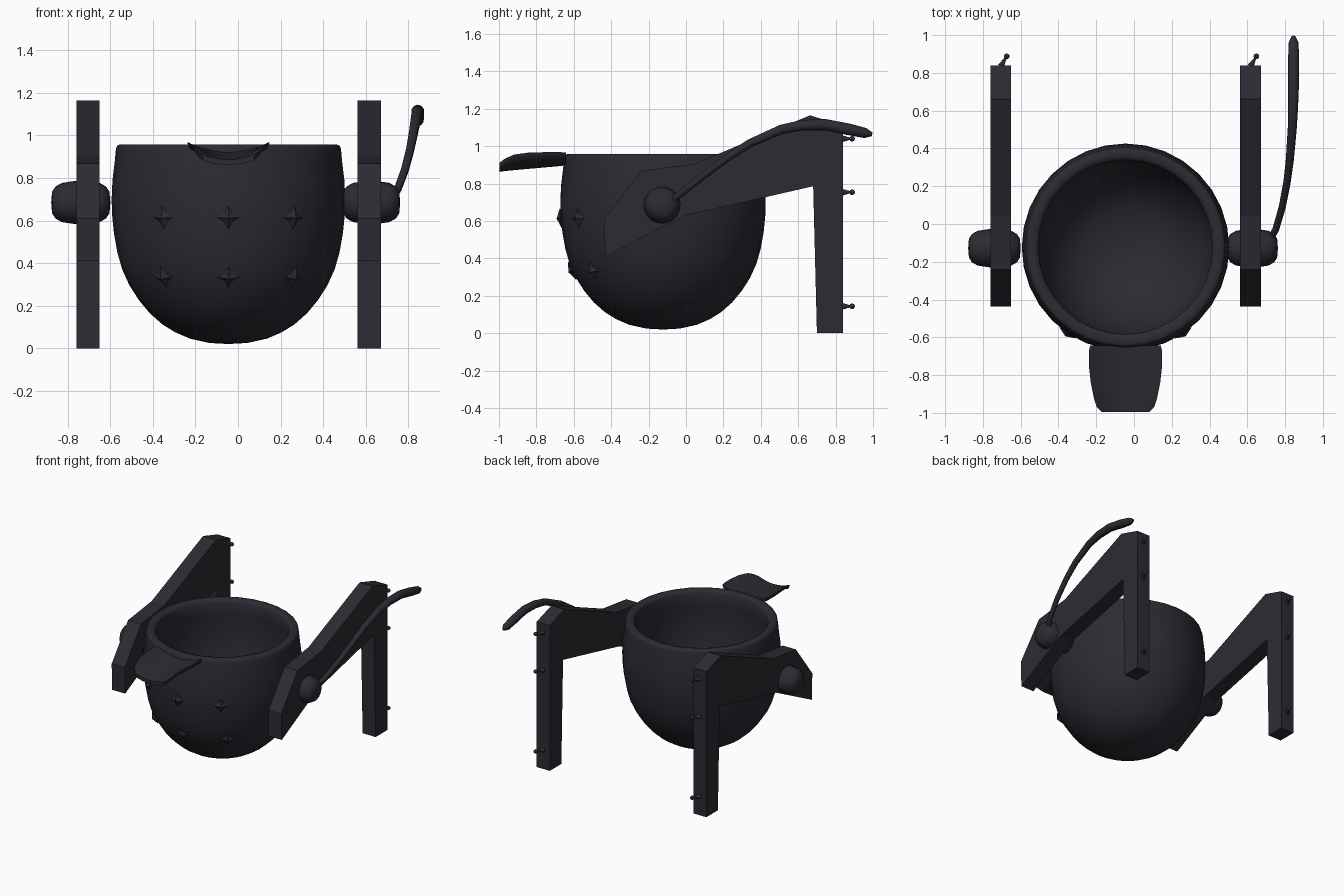
import bpy, bmesh, math
from mathutils import Vector

if "Cube" in bpy.data.objects:
    bpy.data.objects.remove(bpy.data.objects["Cube"])

CX, CY = -0.045, -0.123         # cauldron axis
PIVOT_Z = 0.685

iron = bpy.data.materials.new("dark iron")
iron.diffuse_color = (0.024, 0.024, 0.033, 1)
iron.use_nodes = True
iron.node_tree.nodes["Principled BSDF"].inputs["Base Color"].default_value = iron.diffuse_color


def finish(name, bm, smooth=None):
    bmesh.ops.recalc_face_normals(bm, faces=bm.faces)
    me = bpy.data.meshes.new(name)
    bm.to_mesh(me)
    bm.free()
    ob = bpy.data.objects.new(name, me)
    bpy.context.collection.objects.link(ob)
    me.materials.append(iron)
    if smooth:
        bpy.ops.object.select_all(action='DESELECT')
        ob.select_set(True)
        bpy.context.view_layer.objects.active = ob
        bpy.ops.object.shade_smooth_by_angle(angle=math.radians(smooth))
    return ob


def lathe(name, profile, origin, axis='Z', steps=32, smooth=60):
    """Spin a (radius, height) profile round an axis."""
    bm = bmesh.new()
    z_axis = axis == 'Z'
    vs = [bm.verts.new((r, 0, h) if z_axis else (h, 0, r)) for r, h in profile]
    edges = [bm.edges.new(p) for p in zip(vs, vs[1:])]
    bmesh.ops.spin(bm, geom=vs + edges, cent=(0, 0, 0), steps=steps, angle=math.tau,
                   axis=(0, 0, 1) if z_axis else (1, 0, 0))
    bmesh.ops.remove_doubles(bm, verts=bm.verts, dist=0.0005)
    bmesh.ops.translate(bm, verts=bm.verts, vec=origin)
    return finish(name, bm, smooth)


def loft(name, rings, smooth=60):
    """Skin a list of closed rings and cap both ends."""
    bm = bmesh.new()
    rs = [[bm.verts.new(p) for p in ring] for ring in rings]
    n = len(rs[0])
    for a, b in zip(rs, rs[1:]):
        for i in range(n):
            bm.faces.new((a[i], a[(i + 1) % n], b[(i + 1) % n], b[i]))
    bm.faces.new(rs[0])
    bm.faces.new(rs[-1])
    return finish(name, bm, smooth)


# Cauldron: outside, rounded rim, hollow inside
outer = [(0, .02), (.09, .025), (.18, .045), (.25, .075), (.31, .112), (.37, .165), (.42, .225),
         (.465, .295), (.499, .37), (.522, .45), (.538, .54), (.547, .63), (.549, .70),
         (.545, .79), (.534, .88), (.529, .935)]
rim = [(.524, .951), (.512, .957), (.488, .957), (.470, .951), (.460, .935)]
inner = [(.466, .85), (.476, .74), (.475, .63), (.460, .50), (.425, .38), (.37, .275),
         (.30, .19), (.21, .13), (.10, .10), (0, .09)]
lathe("cauldron", outer + rim + inner, (CX, CY, 0))

# Side frames: bent arm with a rear post
side = [(-.438, .61), (-.24, .868), (.045, .905), (.663, 1.165), (.84, 1.11),
        (.84, 0), (.70, 0), (.68, .786), (0, .63), (-.432, .41)]
for label, x0, x1 in (("left", -.76, -.65), ("right", .562, .672)):
    bm = bmesh.new()
    f = bm.faces.new([bm.verts.new((x0, y, z)) for y, z in side])
    ext = bmesh.ops.extrude_face_region(bm, geom=[f])
    bmesh.ops.translate(bm, vec=(x1 - x0, 0, 0),
                        verts=[v for v in ext["geom"] if isinstance(v, bmesh.types.BMVert)])
    finish(label + "_frame", bm)

    # Pivot knob running through the frame to the cauldron
    k0, k1 = (-.878, -.60) if label == "left" else (.49, .762)
    knob = [(0, k0), (.05, k0 + .004), (.075, k0 + .02), (.092, k0 + .05), (.101, k0 + .11),
            (.101, k1 - .11), (.092, k1 - .05), (.075, k1 - .02), (.05, k1 - .004), (0, k1)]
    lathe(label + "_pivot", knob, (0, -.128, PIVOT_Z), 'X', 20)

    # Rivets on the back of the post: tapered pin with a ball head
    xc = (x0 + x1) / 2
    for i, z in enumerate((1.04, .754, .144)):
        a, b = Vector((xc, .835, z)), Vector((xc + .031, .888, z))
        d = b - a
        rot = d.to_track_quat('Z', 'Y').to_matrix().to_4x4()
        bm = bmesh.new()
        cone = bmesh.ops.create_cone(bm, cap_ends=True, segments=10, radius1=.018,
                                     radius2=.003, depth=d.length)
        bmesh.ops.transform(bm, matrix=rot, verts=cone["verts"])
        bmesh.ops.translate(bm, vec=(a + b) / 2, verts=cone["verts"])
        ball = bmesh.ops.create_uvsphere(bm, u_segments=10, v_segments=8, radius=.015)
        bmesh.ops.translate(bm, vec=b, verts=ball["verts"])
        finish(f"{label}_rivet_{i + 1}", bm, 50)

# Curved tipping lever on the right pivot: x, y, z, radius
path = [(.715, -.09, .70, .018), (.75, -.03, .745, .018), (.785, .09, .84, .019),
        (.81, .22, .937, .020), (.825, .34, 1.015, .022), (.838, .51, 1.09, .025),
        (.842, .62, 1.112, .028), (.845, .745, 1.115, .030), (.845, .87, 1.09, .031),
        (.845, .96, 1.07, .027), (.844, .995, 1.063, .010)]
rings = []
for i, (x, y, z, r) in enumerate(path):
    t = (Vector(path[min(i + 1, len(path) - 1)][:3]) - Vector(path[max(i - 1, 0)][:3])).normalized()
    u = t.cross(Vector((1, 0, 0))).normalized()
    w = t.cross(u)
    rings.append([Vector((x, y, z)) + r * (math.cos(k * math.tau / 10) * u + math.sin(k * math.tau / 10) * w)
                  for k in range(10)])
loft("lever", rings)

# Pouring spout: trough sections as y, half width, edge z, centre z
sections = [(-.642, .187, .966, .922), (-.67, .193, .968, .918), (-.75, .194, .968, .911),
            (-.84, .184, .966, .903), (-.92, .168, .955, .896), (-.97, .152, .932, .891),
            (-.996, .125, .912, .887)]
rings = []
for y, hw, ze, zc in sections:
    s = [k / 5 for k in range(-5, 6)]
    top = [(CX + hw * k, y, zc + (ze - zc) * k * k) for k in s]
    low = [(CX + (x - CX) * .94, y, z - .024 - .006 * abs(k)) for k, (x, y, z) in zip(s, top)]
    rings.append(top + low[::-1])
loft("spout", rings, 50)

# Four-pointed studs on the front, lying along the cauldron wall
for row, (z, r, tilt) in enumerate(((.615, .545, -.1), (.335, .484, -.45))):
    for col, dx in enumerate((-.305, 0, .305)):
        ang = math.asin(dx / r)
        out = Vector((math.sin(ang), -math.cos(ang), 0))
        across = Vector((math.cos(ang), math.sin(ang), 0))
        n = (out + Vector((0, 0, tilt))).normalized()
        up = across.cross(n)
        up = up if up.z > 0 else -up
        base = Vector((CX, CY, z)) + out * r
        bm = bmesh.new()
        star = []
        for k in range(8):
            a = k * math.tau / 8
            rad = .029 if k % 2 else .053
            star.append(bm.verts.new(base + n * .002 + rad * (math.cos(a) * across + math.sin(a) * up)))
        tip, back = bm.verts.new(base + n * .024), bm.verts.new(base - n * .03)
        for k in range(8):
            bm.faces.new((star[k], star[(k + 1) % 8], tip))
            bm.faces.new((star[(k + 1) % 8], star[k], back))
        finish(f"stud_{row + 1}_{col + 1}", bm)
